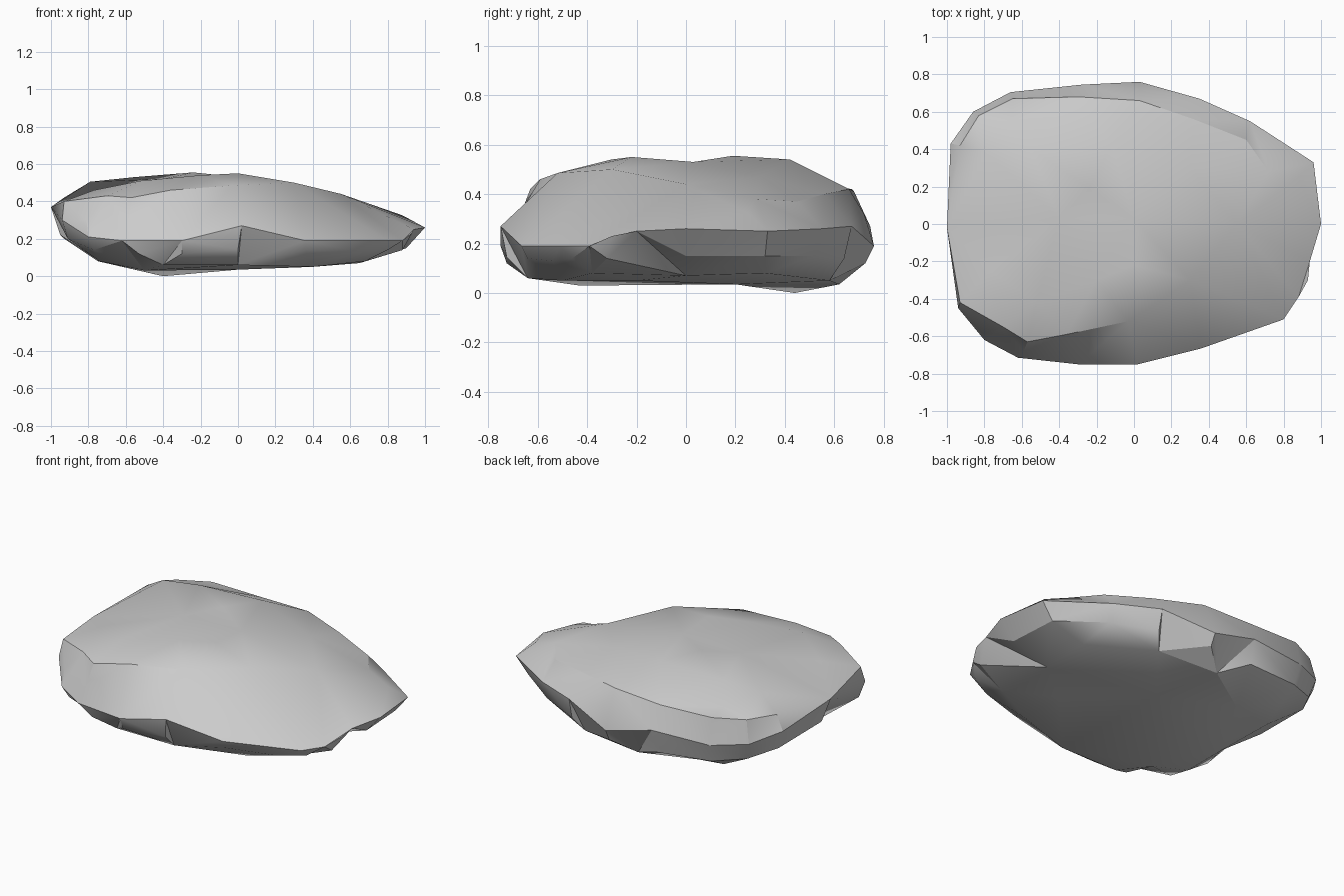
import bpy, bmesh, math
from mathutils import Vector
from mathutils.geometry import delaunay_2d_cdt

# widest outline of the stone, counter-clockwise from +x
RIM = [(1, 0, .26), (.96, .33, .25), (.62, .55, .26), (.35, .67, .27), (.03, .76, .19),
       (-.28, .745, .27), (-.66, .705, .26), (-.86, .6, .28), (-.98, .43, .33),
       (-1, -.02, .37), (-.94, -.45, .3), (-.8, -.62, .21), (-.62, -.715, .19),
       (-.3, -.75, .19), (.02, -.75, .27), (.36, -.665, .19), (.8, -.51, .19),
       (.88, -.39, .19), (.93, -.3, .23), (.94, -.2, .25)]

# weathered top: front shoulder, crest, back ledge, right slope
TOP = [(-.93, -.42, .4), (-.81, -.58, .3), (-.59, -.68, .29), (-.57, -.63, .42),
       (-.7, -.55, .43), (-.36, -.59, .46), (-.03, -.52, .485),
       (.3, -.3, .5), (.55, 0, .44), (.72, .28, .38), (.88, .25, .325),
       (-.77, -.25, .46), (-.52, -.42, .51), (-.2, -.3, .54), (0, -.22, .55),
       (0, .03, .53), (-.4, .03, .52), (-.24, .19, .555), (-.12, .42, .54),
       (-.55, .4, .53), (-.79, .38, .505), (-.93, .42, .42), (-.83, .58, .42),
       (-.65, .67, .42), (-.65, .55, .44), (-.3, .68, .41), (.03, .66, .42),
       (.03, .72, .32), (.32, .56, .4), (.6, .45, .37), (.3, .3, .47)]

# steep lower side band, then the shallow underside
BAND = [(-.53, -.7, .12), (-.3, -.725, .12), (0, -.725, .145), (.36, -.64, .14),
        (.65, -.54, .13), (.8, -.46, .14), (.88, -.32, .14), (.9, 0, .15), (.88, .32, .15),
        (.61, .52, .15), (.35, .64, .14), (.03, .725, .12), (-.28, .71, .12),
        (-.64, .665, .14), (-.83, .57, .17), (-.93, .4, .2), (-.95, 0, .22),
        (-.91, -.43, .2), (-.77, -.59, .14)]
UNDER = [(-.4, .44, 0), (-.5, -.43, .03), (0, .2, .035), (.4, -.2, .05), (.65, 0, .07),
         (.65, .32, .08), (.3, .58, .05), (-.1, .62, .035), (-.65, .55, .08),
         (-.75, .3, .08), (-.74, -.1, .08), (-.74, -.4, .08),
         (-.4, -.64, .06), (0, -.64, .06), (.4, -.5, .05), (.68, -.38, .08)]


def shell(bm, rim, inner):
    """Triangulate a height surface bounded by the rim."""
    pts = rim + [bm.verts.new(p) for p in inner]
    n = len(rim)
    edges = [(i, (i + 1) % n) for i in range(n)]
    out = delaunay_2d_cdt([Vector(v.co.xy) for v in pts], edges, [], 1, 1e-5)
    for tri in out[2]:
        bm.faces.new([pts[out[3][i][0]] for i in tri])


bm = bmesh.new()
rim = [bm.verts.new(p) for p in RIM]
shell(bm, rim, TOP)
shell(bm, rim, BAND + UNDER)
bmesh.ops.recalc_face_normals(bm, faces=bm.faces)

mesh = bpy.data.meshes.new("flat_rock")
bm.to_mesh(mesh)
bm.free()
rock = bpy.data.objects.new("flat_rock", mesh)
bpy.context.collection.objects.link(rock)
bpy.context.view_layer.objects.active = rock
rock.select_set(True)
bpy.ops.object.shade_smooth_by_angle(angle=math.radians(30))
